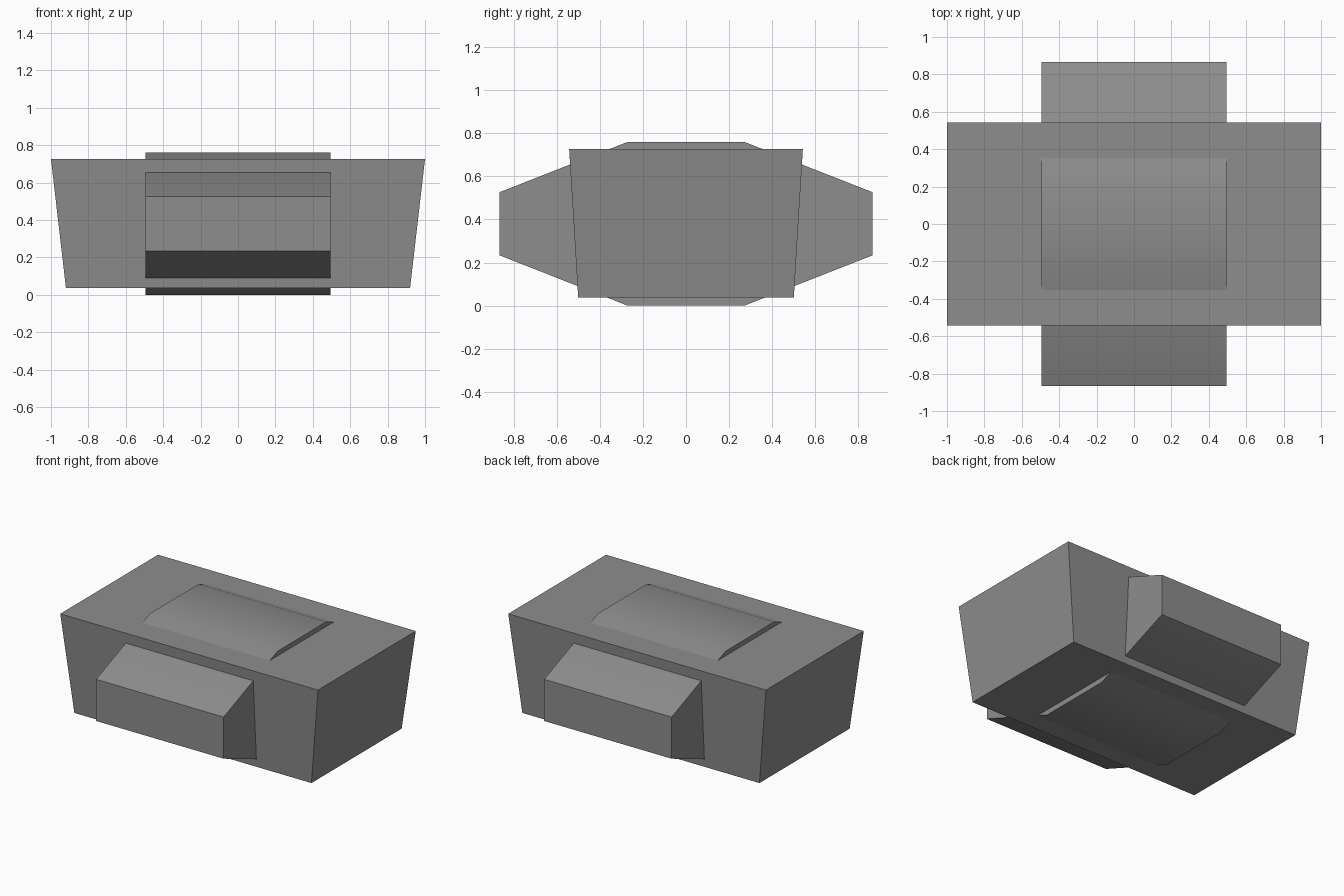
import bpy
import bmesh
import math

cube = bpy.data.objects.get("Cube")
if cube:
    bpy.data.objects.remove(cube, do_unlink=True)

# Single plain grey
GREY = (0.27, 0.27, 0.27, 1.0)
grey = bpy.data.materials.new("plain grey")
grey.use_nodes = True
grey.diffuse_color = GREY
grey.node_tree.nodes["Principled BSDF"].inputs["Base Color"].default_value = GREY


def loft(name, start, end):
    """Solid between two matching rings of points."""
    bm = bmesh.new()
    a = [bm.verts.new(p) for p in start]
    b = [bm.verts.new(p) for p in end]
    bm.faces.new(a)
    bm.faces.new(b)
    n = len(a)
    for i in range(n):
        j = (i + 1) % n
        bm.faces.new((a[i], a[j], b[j], b[i]))
    bmesh.ops.recalc_face_normals(bm, faces=bm.faces)
    mesh = bpy.data.meshes.new(name)
    bm.to_mesh(mesh)
    bm.free()
    mesh.materials.append(grey)
    obj = bpy.data.objects.new(name, mesh)
    bpy.context.collection.objects.link(obj)
    return obj


def rectangle(x, y, z):
    return [(-x, -y, z), (x, -y, z), (x, y, z), (-x, y, z)]


# Main body, wider at the top than at the bottom
loft("tapered_body", rectangle(0.92, 0.50, 0.037), rectangle(1.0, 0.542, 0.727))

# Eight-sided cross block passing through the body from front to back
MID = 0.38
half = [(0.27, -0.38), (0.866, -0.146), (0.866, 0.146), (0.27, 0.38)]
profile = half + [(-y, -z) for y, z in half]
block = loft("cross_block",
             [(-0.495, y, MID + z) for y, z in profile],
             [(0.495, y, MID + z) for y, z in profile])

# Soft shading over the shallow bends, hard edges elsewhere
bpy.ops.object.select_all(action='DESELECT')
block.select_set(True)
bpy.context.view_layer.objects.active = block
bpy.ops.object.shade_smooth_by_angle(angle=math.radians(30))
